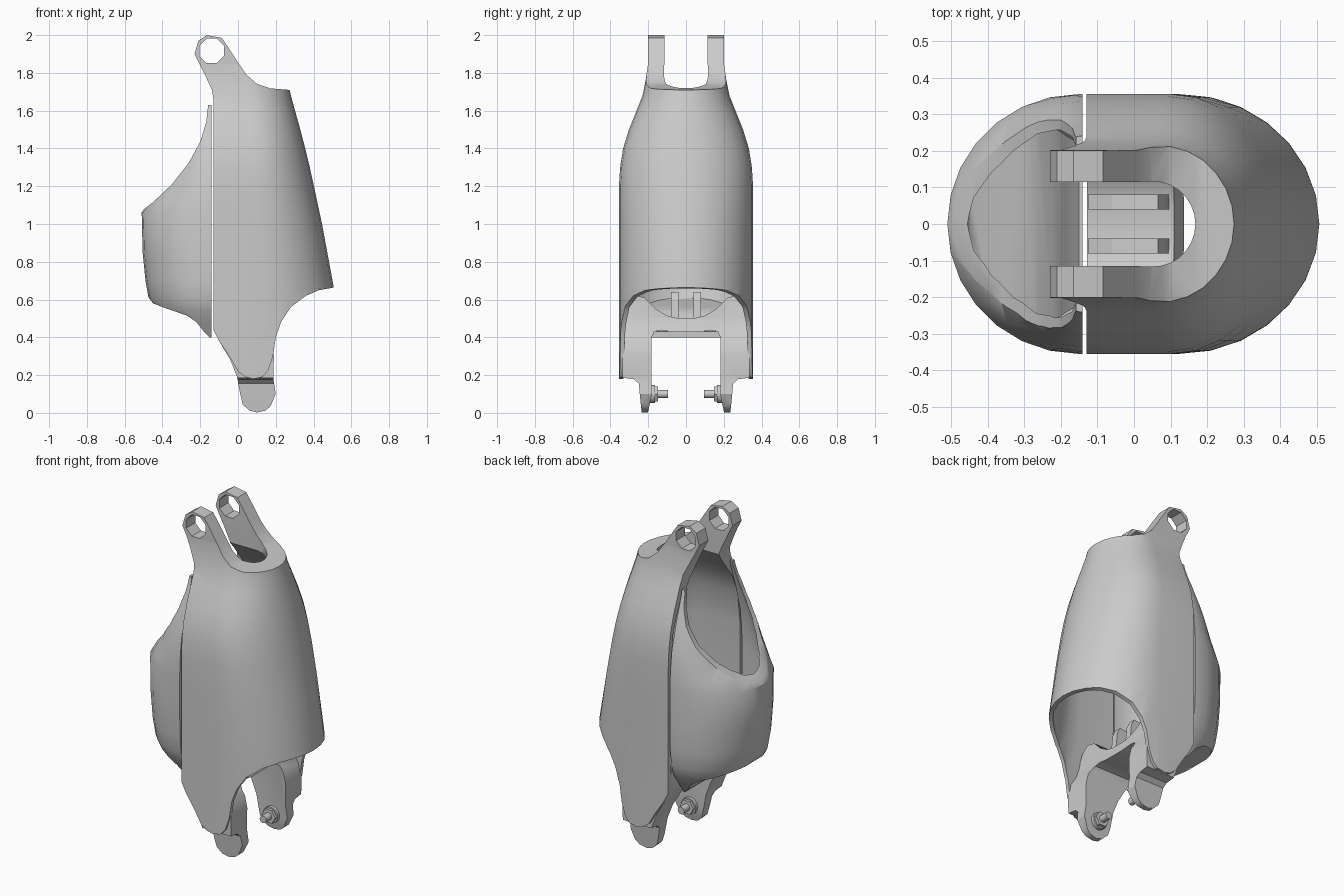
import bpy, bmesh
from math import sin, cos, pi, radians
from mathutils import Vector

if "Cube" in bpy.data.objects:
    bpy.data.objects.remove(bpy.data.objects["Cube"])


def make(name, rings):
    """Closed solid lofted through equal-length rings of points."""
    bm = bmesh.new()
    vs = [[bm.verts.new(p) for p in r] for r in rings]
    n = len(vs[0])
    for a, b in zip(vs, vs[1:]):
        for i in range(n):
            j = (i + 1) % n
            bm.faces.new((a[i], a[j], b[j], b[i]))
    bm.faces.new(vs[0][::-1])
    bm.faces.new(vs[-1])
    bmesh.ops.recalc_face_normals(bm, faces=bm.faces)
    me = bpy.data.meshes.new(name)
    bm.to_mesh(me)
    bm.free()
    ob = bpy.data.objects.new(name, me)
    bpy.context.collection.objects.link(ob)
    return ob


def prism_y(name, pts, y0=-1, y1=1):
    return make(name, [[(x, y, z) for x, z in pts] for y in (y0, y1)])


def prism_x(name, pts, x0=-1, x1=1):
    return make(name, [[(x, y, z) for y, z in pts] for x in (x0, x1)])


def hull(name, levels, x0, side=1, n=14):
    """U-shaped sections: (z, half width, reach, where the round nose starts)."""
    rings = []
    for z, w, r, c in levels:
        arc = [(c + (r - c) * cos(t), w * sin(t))
               for t in [pi * (i / n - 0.5) for i in range(n + 1)]]
        pts = [(x0, -w)] + arc + [(x0, w)]
        rings.append([(side * x, y, z) for x, y in pts])
    return make(name, rings)


def boolean(ob, tool, op):
    m = ob.modifiers.new(op, 'BOOLEAN')
    m.operation, m.object, m.solver = op, tool, 'EXACT'
    bpy.context.view_layer.objects.active = ob
    bpy.ops.object.modifier_apply(modifier=m.name)
    bpy.data.objects.remove(tool)


def cyl_y(name, x, z, r, y0, y1, n, turn=0):
    a = [2 * pi * i / n + turn for i in range(n)]
    return prism_y(name, [(x + r * cos(t), z + r * sin(t)) for t in a], y0, y1)


def smooth(ob, angle=32):
    bpy.ops.object.select_all(action='DESELECT')
    ob.select_set(True)
    bpy.context.view_layer.objects.active = ob
    bpy.ops.object.shade_smooth_by_angle(angle=radians(angle))


# Front shell with the two upper arms: rounded hull trimmed by its side outline
front = hull("front_shell", [
    (-0.1, .355, .56, .12), (.67, .355, .506, .12), (1.0, .355, .445, .11),
    (1.2, .355, .402, .1), (1.3, .349, .38, .09), (1.4, .333, .356, .08),
    (1.5, .302, .33, .07), (1.6, .262, .302, .06), (1.68, .23, .28, .05),
    (1.76, .214, .262, .05), (1.84, .202, .25, .05), (2.1, .2, .24, .05)], -.3)
side = prism_y("side_outline", [
    (-.13, .44), (-.1, .38), (-.04, .29), (.0, .22), (.04, .19), (.08, .18),
    (.13, .19), (.16, .225), (.185, .3), (.2, .4), (.23, .485), (.28, .56), (.36, .62),
    (.43, .65), (.6, .68), (.6, 1.71), (.27, 1.71), (.17, 1.718), (.1, 1.742),
    (.045, 1.79), (.0, 1.855), (-.045, 1.925), (-.085, 1.985), (-.165, 2.0),
    (-.21, 1.97), (-.23, 1.9), (-.175, 1.79), (-.138, 1.71), (-.13, 1.66)])
boolean(front, side, 'INTERSECT')
cavity = hull("cavity", [
    (-.2, .332, .545, .12), (.67, .332, .483, .12), (1.2, .33, .378, .1),
    (1.4, .305, .325, .08), (1.52, .255, .275, .06), (1.63, .17, .2, .04),
    (1.7, .118, .168, .05), (1.85, .115, .165, .05), (2.2, .115, .165, .05)], -.5)
boolean(front, cavity, 'DIFFERENCE')
boolean(front, cyl_y("arm_hole", -.14, 1.917, .07, -1, 1, 8, pi / 8), 'DIFFERENCE')
smooth(front)

# Rear shell: cup with a closed floor and a sloped upper opening
levels = [(.3, .2, .3, .15), (.4, .225, .36, .15), (.47, .27, .4, .15),
          (.54, .318, .44, .15), (.6, .34, .472, .15), (.7, .352, .49, .15),
          (.85, .355, .505, .15), (1.06, .355, .51, .15), (1.13, .353, .465, .15),
          (1.2, .348, .42, .15), (1.3, .336, .372, .15), (1.45, .295, .31, .15),
          (1.6, .245, .26, .15), (1.8, .21, .22, .15)]
rear = hull("rear_shell", levels, .141, -1)
top = [(-.6, 1.05), (-.51, 1.07), (-.45, 1.115), (-.35, 1.21), (-.26, 1.325),
       (-.2, 1.435), (-.168, 1.54), (-.158, 1.63), (.0, 1.63)]
floor = [(.0, .4), (-.15, .4), (-.18, .43), (-.22, .48), (-.27, .515),
         (-.4, .56), (-.45, .58), (-.48, .62), (-.6, .8)]
boolean(rear, prism_y("rear_outline", top + floor), 'INTERSECT')
inner = hull("rear_cavity", [(z, w - .022, r - .022, c - .005) for z, w, r, c in levels],
             .05, -1)
boolean(inner, prism_y("inner_outline", [(x, z + .2) for x, z in top]
                       + [(x, z + .03) for x, z in floor]), 'INTERSECT')
boolean(rear, inner, 'DIFFERENCE')
smooth(rear)

# Lower fork: two legs joined by a bowed bridge inside the shell
half = [(.07, .428), (.13, .438), (.168, .43), (.182, .4), (.184, .08), (.2, .01),
        (.21, -.02), (.232, -.02), (.241, .06), (.25, .155), (.275, .178), (.335, .186),
        (.338, .5), (.32, .58), (.28, .625), (.22, .61), (.16, .55), (.1, .515), (.05, .502)]
fork = prism_x("lower_fork", half + [(-y, z) for y, z in reversed(half)])
boolean(fork, prism_y("fork_outline", [
    (-.128, .7), (-.128, .44), (-.1, .38), (-.04, .28), (-.005, .19), (.012, .1),
    (.025, .045), (.06, .012), (.1, .002), (.145, .012), (.172, .035), (.2, .1),
    (.187, .18), (.19, .3), (.175, .37), (.135, .43), (.11, .5), (.09, .7)]), 'INTERSECT')
smooth(fork)

for s, label in ((-1, "left"), (1, "right")):
    # Raised ribs on the bridge
    lo, hi = sorted((s * .04, s * .08))
    prism_y("bridge_rib_" + label, [(-.125, .46), (.1, .46), (.085, .6), (.065, .64),
                                    (-.06, .62), (-.125, .58)], lo, hi)
    # Pivot pin: washer, hexagonal nut and shaft
    for part, r, a, b, n in (("washer", .05, .165, .2, 14), ("nut", .045, .148, .166, 6),
                             ("shaft", .022, .095, .2, 12)):
        lo, hi = sorted((s * a, s * b))
        smooth(cyl_y("pin_%s_%s" % (part, label), .1, .1, r, lo, hi, n), 35)
